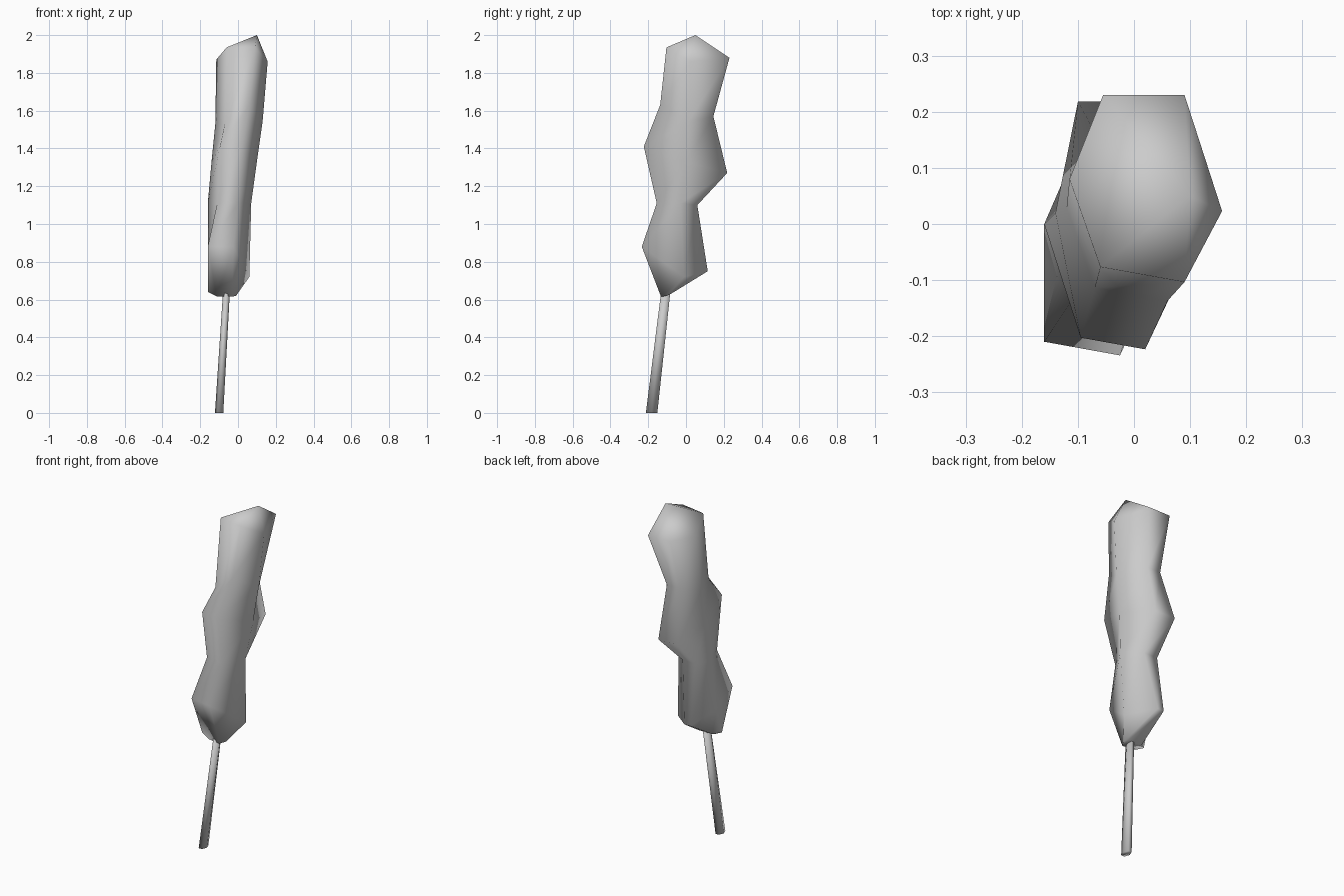
import bpy
import bmesh
import math

if "Cube" in bpy.data.objects:
    bpy.data.objects.remove(bpy.data.objects["Cube"], do_unlink=True)

grey = bpy.data.materials.new("plain grey")
grey.use_nodes = True
colour = (0.6, 0.6, 0.6, 1)
grey.diffuse_color = colour
grey.node_tree.nodes["Principled BSDF"].inputs["Base Color"].default_value = colour


def six_sided(front, back, left, right, lift=0):
    """Ring from a slightly slanted front edge, a back edge and two side points."""
    fl, fr, fy, fz = front
    bl, br, by, bz = back
    slant = .09 * (fr - fl)
    return [left, (fl, fy + slant, fz), (fr, fy - slant, fz + lift),
            right, (br, by, bz), (bl, by, bz)]


def loft(name, rings, apex=None):
    """Join rings into a closed smooth skin, with an optional pointed top."""
    bm = bmesh.new()
    loops = [[bm.verts.new(p) for p in ring] for ring in rings]
    count = len(loops[0])
    for low, high in zip(loops, loops[1:]):
        for i in range(count):
            j = (i + 1) % count
            bm.faces.new((low[i], low[j], high[j], high[i]))
    bm.faces.new(loops[0][::-1])
    if apex:
        tip = bm.verts.new(apex)
        for i in range(count):
            bm.faces.new((loops[-1][i], loops[-1][(i + 1) % count], tip))
    else:
        bm.faces.new(loops[-1])
    bmesh.ops.recalc_face_normals(bm, faces=bm.faces)
    for face in bm.faces:
        face.smooth = True
    mesh = bpy.data.meshes.new(name)
    bm.to_mesh(mesh)
    bm.free()
    mesh.materials.append(grey)
    obj = bpy.data.objects.new(name, mesh)
    bpy.context.collection.objects.link(obj)


# Folded meat: alternating bulges and waists, leaning to one side
meat_rings = [
    six_sided(front=(-.11, -.03, -.125, .615), back=(-.12, -.03, -.08, .63),
              left=(-.16, -.11, .64), right=(-.01, -.1, .62)),
    six_sided(front=(-.16, -.025, -.222, .88), back=(-.11, -.07, .115, .75),
              left=(-.16, -.06, .8), right=(.06, -.01, .72)),
    six_sided(front=(-.11, 0, -.145, 1.11), back=(-.11, -.02, .06, 1.1),
              left=(-.16, 0, 1.11), right=(.07, -.03, 1.11)),
    six_sided(front=(-.095, .02, -.213, 1.41), back=(-.1, .03, .218, 1.27),
              left=(-.14, .02, 1.33), right=(.1, 0, 1.33)),
    six_sided(front=(-.07, .06, -.125, 1.53), back=(-.06, .025, .145, 1.57),
              left=(-.12, .03, 1.53), right=(.13, .01, 1.54), lift=.1),
    six_sided(front=(-.06, .09, -.09, 1.935), back=(-.055, .09, .23, 1.88),
              left=(-.115, .08, 1.87), right=(.157, .023, 1.86)),
]
loft("meat", meat_rings, apex=(.1, .05, 2))


# Thin leaning skewer, running up into the meat
def skewer_ring(x, y, z, half_x, half_y):
    turns = [math.tau * i / 6 for i in range(6)]
    return [(x + half_x * math.cos(a), y + half_y * math.sin(a), z) for a in turns]


loft("skewer", [skewer_ring(-.1, -.182, 0, .022, .035),
                skewer_ring(-.06, -.105, .66, .018, .028)])
